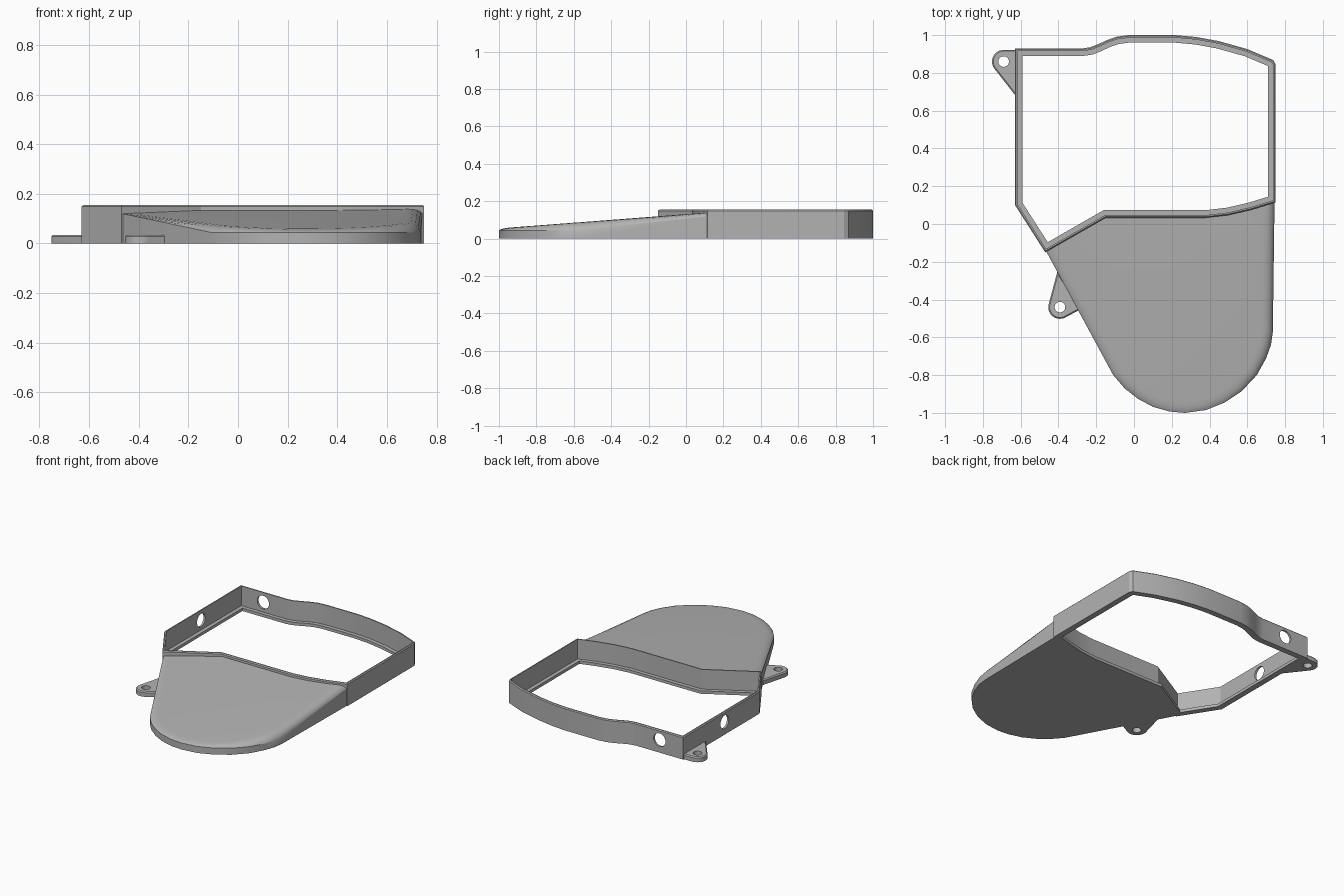
import bpy, bmesh
from math import cos, sin, pi
from mathutils import Vector, Matrix
from mathutils.geometry import convex_hull_2d

cube = bpy.data.objects.get("Cube")
if cube:
    bpy.data.objects.remove(cube)

grey = bpy.data.materials.new("plain grey")
grey.use_nodes = True
colour = (0.45, 0.45, 0.45, 1)
grey.diffuse_color = colour
grey.node_tree.nodes["Principled BSDF"].inputs["Base Color"].default_value = colour


def inset(points, dists):
    """Move each edge of a closed outline inward by its own distance."""
    pts = [Vector(p) for p in points]
    n = len(pts)
    area = sum(pts[i - 1].cross(pts[i]) for i in range(n))
    sign = 1 if area > 0 else -1
    normals = []
    for i in range(n):
        d = (pts[(i + 1) % n] - pts[i]).normalized()
        normals.append(Vector((-d.y, d.x)) * sign)
    result = []
    for i in range(n):
        a, b = normals[i - 1], normals[i]
        da, db = dists[i - 1], dists[i]
        det = a.cross(b)
        if abs(det) < 0.001:
            v = b * db
        else:
            v = Vector((da * b.y - db * a.y, a.x * db - b.x * da)) / det
        result.append(pts[i] + v)
    return result


def loft(name, rings, closed=False):
    """Skin a list of rings; cap the ends, or join last to first if closed."""
    bm = bmesh.new()
    loops = [[bm.verts.new(p) for p in ring] for ring in rings]
    n = len(loops[0])
    pairs = list(zip(loops, loops[1:]))
    if closed:
        pairs.append((loops[-1], loops[0]))
    else:
        bm.faces.new(loops[0])
        bm.faces.new(loops[-1])
    for low, high in pairs:
        for i in range(n):
            j = (i + 1) % n
            bm.faces.new((low[i], low[j], high[j], high[i]))
    bmesh.ops.remove_doubles(bm, verts=bm.verts, dist=0.0001)
    bmesh.ops.recalc_face_normals(bm, faces=bm.faces)
    mesh = bpy.data.meshes.new(name)
    bm.to_mesh(mesh)
    bm.free()
    obj = bpy.data.objects.new(name, mesh)
    bpy.context.collection.objects.link(obj)
    mesh.materials.append(grey)
    return obj


def activate(obj):
    bpy.ops.object.select_all(action='DESELECT')
    obj.select_set(True)
    bpy.context.view_layer.objects.active = obj


def drill(obj, centre, radius, depth, axis):
    """Cut a round hole along an axis."""
    turn = {'X': Matrix.Rotation(pi / 2, 4, 'Y'),
            'Y': Matrix.Rotation(pi / 2, 4, 'X'), 'Z': Matrix()}[axis]
    bm = bmesh.new()
    bmesh.ops.create_cone(bm, cap_ends=True, segments=32, radius1=radius,
                          radius2=radius, depth=depth,
                          matrix=Matrix.Translation(centre) @ turn)
    mesh = bpy.data.meshes.new("hole_cutter")
    bm.to_mesh(mesh)
    bm.free()
    cutter = bpy.data.objects.new("hole_cutter", mesh)
    cutter.hide_render = True
    bpy.context.collection.objects.link(cutter)
    mod = obj.modifiers.new("hole", 'BOOLEAN')
    mod.operation = 'DIFFERENCE'
    mod.solver = 'EXACT'
    mod.object = cutter
    activate(obj)
    bpy.ops.object.modifier_apply(modifier=mod.name)
    bpy.data.objects.remove(cutter)


def finish(obj):
    activate(obj)
    bpy.ops.object.shade_smooth_by_angle(angle=0.5)


# Frame: thin wall with a chamfered rim and an inner ledge at the bottom
front_edge = [(0.75, 0.115), (0.62, 0.075), (0.5, 0.047), (0.38, 0.033),
              (-0.15, 0.033), (-0.47, -0.15)]
back_edge = [(-0.63, 0.1), (-0.63, 0.93), (-0.27, 0.93), (-0.23, 0.936),
             (-0.19, 0.952), (-0.14, 0.975), (-0.09, 0.992), (-0.03, 1),
             (0.22, 1), (0.33, 0.99), (0.45, 0.968), (0.6, 0.926),
             (0.737, 0.868), (0.75, 0.845)]
outline = back_edge + front_edge
section = [(0, 0), (0, 0.149), (0.006, 0.155), (0.014, 0.155),
           (0.014, 0.02), (0.04, 0.02), (0.04, 0)]
frame = loft("frame", [[(p.x, p.y, z) for p in inset(outline, [d] * len(outline))]
                       for d, z in section], closed=True)
drill(frame, (-0.63, 0.48, 0.087), 0.045, 0.12, 'X')
drill(frame, (-0.45, 0.93, 0.087), 0.045, 0.12, 'Y')
finish(frame)

# Apron: solid sloping tongue with a rounded nose and softened rim
shore = [(-0.465, -0.145), (-0.11, -0.8), (-0.05, -0.87), (0.02, -0.925),
         (0.1, -0.968), (0.19, -0.993), (0.27, -1), (0.38, -0.985),
         (0.48, -0.945), (0.57, -0.885), (0.65, -0.8), (0.7, -0.71),
         (0.725, -0.64), (0.735, -0.57), (0.744, 0.118)]
seam = [(x, y + 0.006) for x, y in front_edge[1:-1]]
apron_outline = shore + seam
last = len(shore) - 1


def slope(y):
    return 0.055 + 0.076 * (y + 1)


def apron_ring(depth, rise):
    dists = [depth if i < last else 0 for i in range(len(apron_outline))]
    ring = []
    for i, p in enumerate(inset(apron_outline, dists)):
        top = slope(p.y)
        rim = 0.12 if i in (0, last) else 0.045 if i < last else top
        ring.append((p.x, p.y, rim + (top - rim) * rise))
    return ring


base = [(x, y, 0) for x, y in apron_outline]
profile = [(0, 0), (0.008, 0.4), (0.02, 0.72), (0.038, 0.92), (0.06, 1)]
apron = loft("apron", [base] + [apron_ring(d, r) for d, r in profile])
finish(apron)


# Mounting tabs: teardrop plates with a screw hole
def tab(name, centre, anchors):
    cx, cy = centre
    pts = [Vector((cx + 0.062 * cos(a * pi / 16), cy + 0.062 * sin(a * pi / 16)))
           for a in range(32)] + [Vector(p) for p in anchors]
    hull = [pts[i] for i in convex_hull_2d(pts)]
    rings = [[(p.x, p.y, z) for p in inset(hull, [d] * len(hull))]
             for d, z in ((0, 0), (0, 0.028), (0.007, 0.035))]
    obj = loft(name, rings)
    drill(obj, (cx, cy, 0.02), 0.028, 0.2, 'Z')
    finish(obj)


tab("back_tab", (-0.69, 0.86), [(-0.62, 0.922), (-0.62, 0.67)])
tab("front_tab", (-0.392, -0.44), [(-0.405, -0.25), (-0.28, -0.45)])
